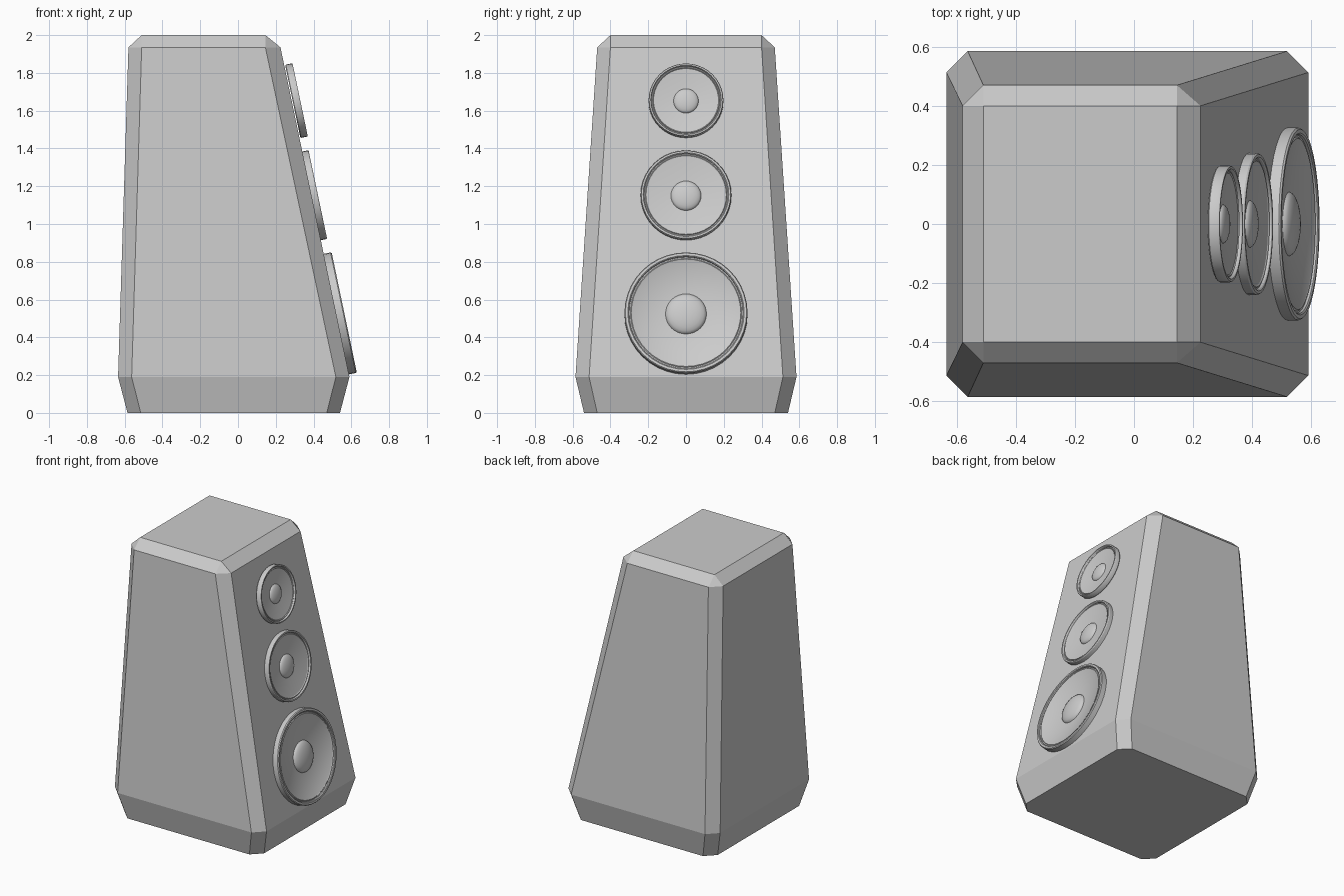
import bpy, bmesh, math
from mathutils import Matrix, Vector

if "Cube" in bpy.data.objects:
    bpy.data.objects.remove(bpy.data.objects["Cube"])


def finish(bm, name, smooth=False):
    bmesh.ops.remove_doubles(bm, verts=bm.verts[:], dist=1e-5)
    bmesh.ops.recalc_face_normals(bm, faces=bm.faces[:])
    mesh = bpy.data.meshes.new(name)
    bm.to_mesh(mesh)
    bm.free()
    ob = bpy.data.objects.new(name, mesh)
    bpy.context.collection.objects.link(ob)
    if smooth:
        bpy.ops.object.select_all(action='DESELECT')
        ob.select_set(True)
        bpy.context.view_layer.objects.active = ob
        bpy.ops.object.shade_smooth_by_angle(angle=math.radians(30))
    return ob


def lathe(name, profile, matrix, sides=40):
    bm = bmesh.new()
    verts = [bm.verts.new((r, 0, z)) for r, z in profile]
    edges = [bm.edges.new(p) for p in zip(verts, verts[1:])]
    bmesh.ops.spin(bm, geom=verts + edges, cent=(0, 0, 0), axis=(0, 0, 1),
                   angle=math.tau, steps=sides)
    bmesh.ops.remove_doubles(bm, verts=bm.verts[:], dist=1e-5)
    bm.transform(matrix)
    return finish(bm, name, True)


# Cabinet: stacked chamfered rectangles (z, x0, x1, half depth, chamfer x left, chamfer x right, chamfer y)
SECTIONS = [
    (0.0, -0.585, 0.54, 0.54, 0.07, 0.07, 0.07),
    (0.19, -0.635, 0.59, 0.585, 0.072, 0.072, 0.072),
    (1.935, -0.58, 0.225, 0.47, 0.07, 0.08, 0.07),
    (2.0, -0.51, 0.145, 0.40, 0, 0, 0),
]
bm = bmesh.new()
rings = []
for z, x0, x1, y, cl, cr, cy in SECTIONS:
    pts = [(x0 + cl, -y), (x1 - cr, -y), (x1, -y + cy), (x1, y - cy),
           (x1 - cr, y), (x0 + cl, y), (x0, y - cy), (x0, -y + cy)]
    rings.append([bm.verts.new((px, py, z)) for px, py in pts])
for a, b in zip(rings, rings[1:]):
    for i in range(8):
        j = (i + 1) % 8
        bm.faces.new((a[i], a[j], b[j], b[i]))
bm.faces.new(rings[0][::-1])
bm.faces.new(rings[-1])
finish(bm, "cabinet")

# Drivers on the sloped baffle
SLOPE = (0.59 - 0.225) / (1.935 - 0.19)
TILT = math.pi / 2 - math.atan(SLOPE)


def driver(name, z, R, back, front, depth):
    x = 0.59 - SLOPE * (z - 0.19)
    m = Matrix.Translation((x, 0, z)) @ Matrix.Rotation(TILT, 4, 'Y')
    base = front - depth
    # Rim, surround groove and cone
    lathe(name + "_rim_and_cone", [
        (0, back), (R * 0.985, back), (R, back + 0.004), (R, front - 0.006),
        (R * 0.985, front), (R * 0.945, front), (R * 0.93, front - 0.004),
        (R * 0.925, front - 0.012), (R * 0.905, front - 0.012),
        (R * 0.89, front - 0.008), (R * 0.87, front - 0.012),
        (R * 0.3, base), (0, base)], m)
    # Dust cap
    r, h = R * 0.335, R * 0.11
    arc = [math.pi / 2 * i / 6 for i in range(7)]
    lathe(name + "_dust_cap",
          [(r * math.cos(t), base + h * math.sin(t)) for t in arc], m, 32)


driver("woofer", 0.523, 0.326, -0.004, 0.043, 0.04)
driver("midrange", 1.149, 0.24, -0.008, 0.034, 0.032)
driver("tweeter", 1.648, 0.198, 0.005, 0.045, 0.029)
